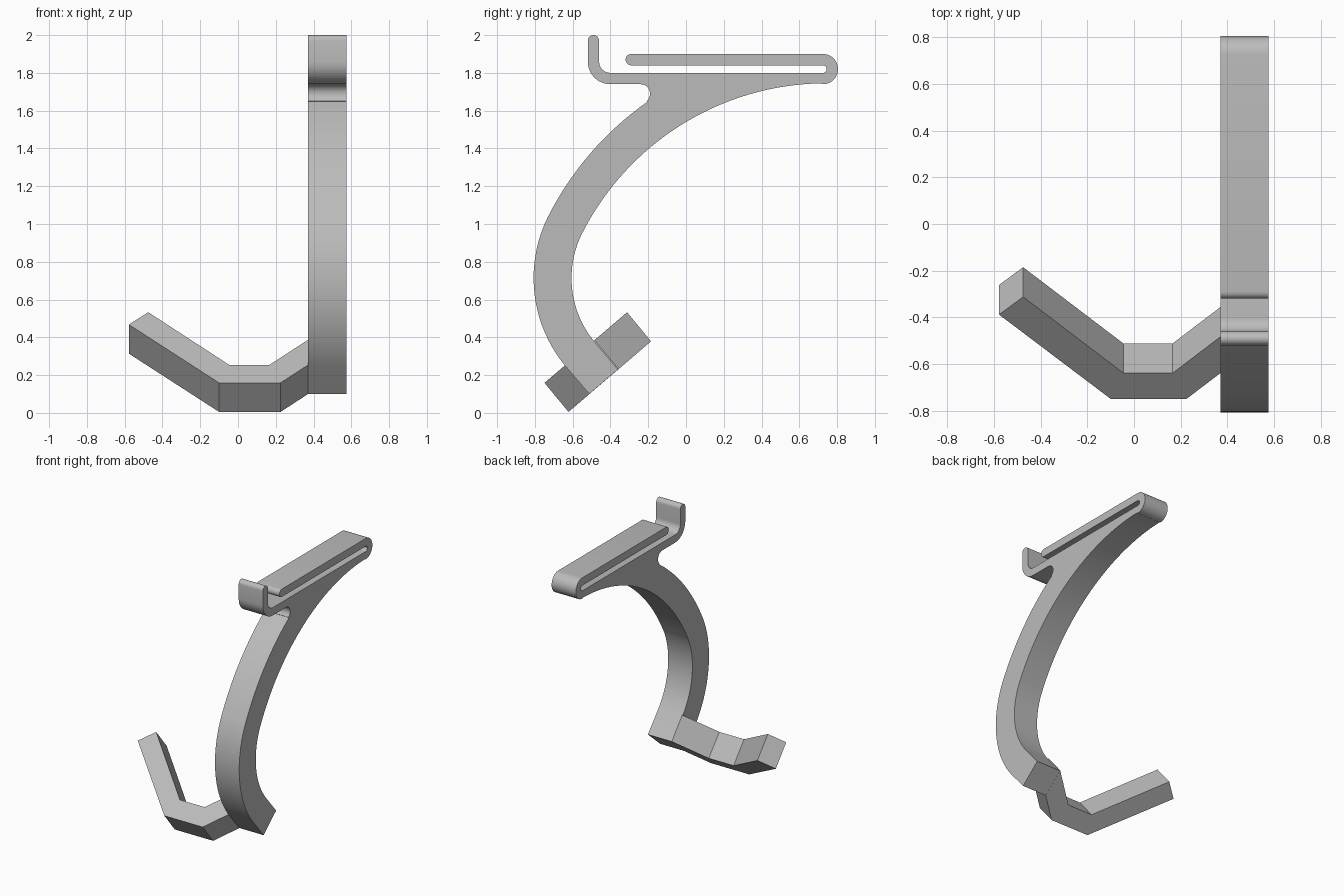
import bpy, bmesh
from math import cos, sin, radians
from mathutils import Vector

cube = bpy.data.objects.get("Cube")
if cube:
    bpy.data.objects.remove(cube, do_unlink=True)

grey = bpy.data.materials.new("plain grey")
grey.use_nodes = True
grey.diffuse_color = (0.5, 0.5, 0.5, 1)
grey.node_tree.nodes["Principled BSDF"].inputs["Base Color"].default_value = (0.5, 0.5, 0.5, 1)


def arc(cy, cz, r, start, end, steps):
    """Points along a circle, angles in degrees."""
    angles = [radians(start + (end - start) * i / steps) for i in range(steps + 1)]
    return [(cy + r * cos(a), cz + r * sin(a)) for a in angles]


def extrude_outline(name, outline, shift):
    """Fill a 3D outline and extrude it along a vector."""
    bm = bmesh.new()
    face = bm.faces.new([bm.verts.new(p) for p in outline])
    result = bmesh.ops.extrude_face_region(bm, geom=[face], use_keep_orig=True)
    verts = [g for g in result["geom"] if isinstance(g, bmesh.types.BMVert)]
    bmesh.ops.translate(bm, verts=verts, vec=shift)
    bmesh.ops.recalc_face_normals(bm, faces=bm.faces)
    mesh = bpy.data.meshes.new(name)
    bm.to_mesh(mesh)
    bm.free()
    mesh.materials.append(grey)
    obj = bpy.data.objects.new(name, mesh)
    bpy.context.collection.objects.link(obj)
    bpy.ops.object.select_all(action="DESELECT")
    obj.select_set(True)
    bpy.context.view_layer.objects.active = obj
    bpy.ops.object.shade_smooth_by_angle(angle=radians(30))
    return obj


# Side profile of the clip and curved stem
low = (-0.077, 0.714)        # centre of the lower bend
high = (0.743, 0.296)        # centre of the long upper bend
profile = (
    arc(-0.49, 1.97, 0.03, 0, 180, 10)               # rounded lip tip
    + arc(-0.40, 1.86, 0.12, 180, 270, 12)           # outside of lip bend
    + arc(-0.24, 1.69, 0.05, 90, -50, 12)            # notch under the lip
    + arc(*high, 1.65, 125, 153, 20)                 # outer stem
    + arc(*low, 0.73, 154, 219.7, 20)
    + [(-0.512, 0.10), (-0.36, 0.23)]                # square lower end
    + arc(*low, 0.529, 219.7, 154, 20)               # inner stem
    + arc(*high, 1.449, 153, 91, 32)
    + arc(0.725, 1.82, 0.08, -90, 90, 20)            # folded end
    + arc(-0.29, 1.87, 0.03, 90, 270, 10)            # tongue tip
    + arc(0.725, 1.82, 0.02, 90, -90, 10)            # inside of slot
    + arc(-0.40, 1.86, 0.06, 270, 180, 12)           # inside of lip bend
)
extrude_outline("clip_and_stem", [(0.37, y, z) for y, z in profile], Vector((0.205, 0, 0)))

# Bent arm, drawn in a tilted plane and given square thickness
along = Vector((0, 0.76, 0.65))
across = Vector((0, 0.127, -0.154))
corner = Vector((0, -0.749, 0.159))
arm = [(-0.578, 0.475), (-0.10, 0), (0.225, 0), (0.37, 0.145),
       (0.37, 0.35), (0.165, 0.145), (-0.045, 0.145), (-0.475, 0.575)]
extrude_outline("bent_arm", [corner + Vector((x, 0, 0)) + along * u for x, u in arm], across)
